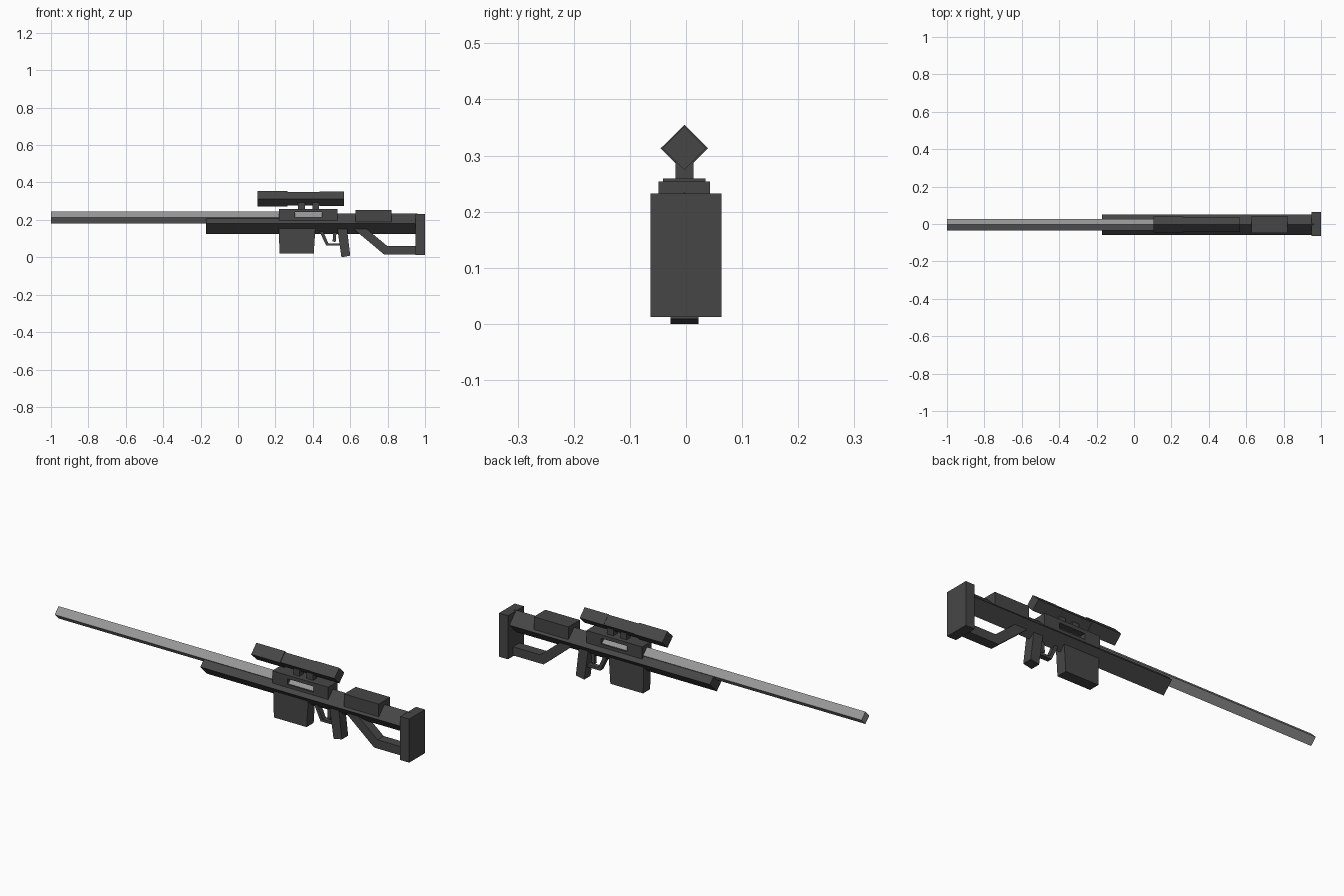
import bpy
import bmesh

if "Cube" in bpy.data.objects:
    bpy.data.objects.remove(bpy.data.objects["Cube"], do_unlink=True)

MID = -0.003  # centre plane of the narrow parts


def material(name, value):
    mat = bpy.data.materials.new(name)
    mat.use_nodes = True
    colour = (value, value, value, 1)
    mat.diffuse_color = colour
    mat.node_tree.nodes["Principled BSDF"].inputs["Base Color"].default_value = colour
    return mat


dark = material("dark grey", 0.062)
steel = material("light grey", 0.31)


def extrude(name, points, offset, mat=dark):
    """Make a solid from an outline of 3D points moved along offset."""
    bm = bmesh.new()
    face = bm.faces.new([bm.verts.new(p) for p in points])
    result = bmesh.ops.extrude_face_region(bm, geom=[face], use_keep_orig=True)
    moved = [g for g in result["geom"] if isinstance(g, bmesh.types.BMVert)]
    bmesh.ops.translate(bm, verts=moved, vec=offset)
    bmesh.ops.recalc_face_normals(bm, faces=bm.faces)
    mesh = bpy.data.meshes.new(name)
    bm.to_mesh(mesh)
    bm.free()
    mesh.materials.append(mat)
    obj = bpy.data.objects.new(name, mesh)
    bpy.context.collection.objects.link(obj)
    return obj


def plate(name, outline, half, mid=MID):
    """Side outline in x and z, given a thickness across y."""
    return extrude(name, [(x, mid - half, z) for x, z in outline], (0, 2 * half, 0))


def box(name, x0, x1, z0, z1, half, mid=MID):
    return plate(name, [(x0, z0), (x1, z0), (x1, z1), (x0, z1)], half, mid)


def diamond(name, x0, x1, z, r, mat=dark):
    """Four-sided bar standing on its edge, along x."""
    ring = [(x0, MID, z - r), (x0, MID + r, z), (x0, MID, z + r), (x0, MID - r, z)]
    return extrude(name, ring, (x1 - x0, 0, 0), mat)


# Barrel and body
diamond("barrel", -1, 0.5, 0.213, 0.031, steel)
diamond("body", -0.17, 0.96, 0.18, 0.055)

# Receiver frame with an open window
box("receiver_front", 0.22, 0.305, 0.185, 0.259, 0.038)
box("receiver_rear", 0.45, 0.532, 0.185, 0.259, 0.038)
box("receiver_top", 0.305, 0.45, 0.241, 0.259, 0.038)
box("receiver_sill", 0.305, 0.45, 0.185, 0.212, 0.038)

# Sight tube with its mounts and rings
diamond("scope_front", 0.105, 0.265, 0.313, 0.042)
diamond("scope_tube", 0.265, 0.568, 0.313, 0.037)
for label, x in (("front", 0.34), ("rear", 0.415)):
    box(f"scope_mount_{label}", x - 0.018, x + 0.018, 0.25, 0.305, 0.016)
diamond("scope_middle_ring", 0.34, 0.415, 0.313, 0.034)
diamond("scope_eyepiece", 0.435, 0.568, 0.313, 0.039)

# Magazine
plate("magazine", [(0.218, 0.17), (0.222, 0.02), (0.405, 0.02), (0.415, 0.17)], 0.028)

# Grip, trigger and guard
plate("grip", [(0.53, 0.16), (0.582, 0.16), (0.6, 0.009), (0.553, 0)], 0.025)
plate("trigger", [(0.51, 0.15), (0.528, 0.15), (0.522, 0.08), (0.506, 0.085)], 0.008)
plate("trigger_guard", [(0.43, 0.15), (0.45, 0.15), (0.483, 0.075), (0.555, 0.075),
                        (0.555, 0.062), (0.472, 0.062)], 0.013)

# Shoulder stock
plate("stock_strut", [(0.62, 0.15), (0.69, 0.15), (0.798, 0.06), (0.96, 0.06),
                      (0.96, 0.016), (0.78, 0.016)], 0.025)
box("cheek_pad", 0.627, 0.82, 0.19, 0.254, 0.046)
box("butt_plate", 0.95, 1, 0.012, 0.232, 0.063, 0)
